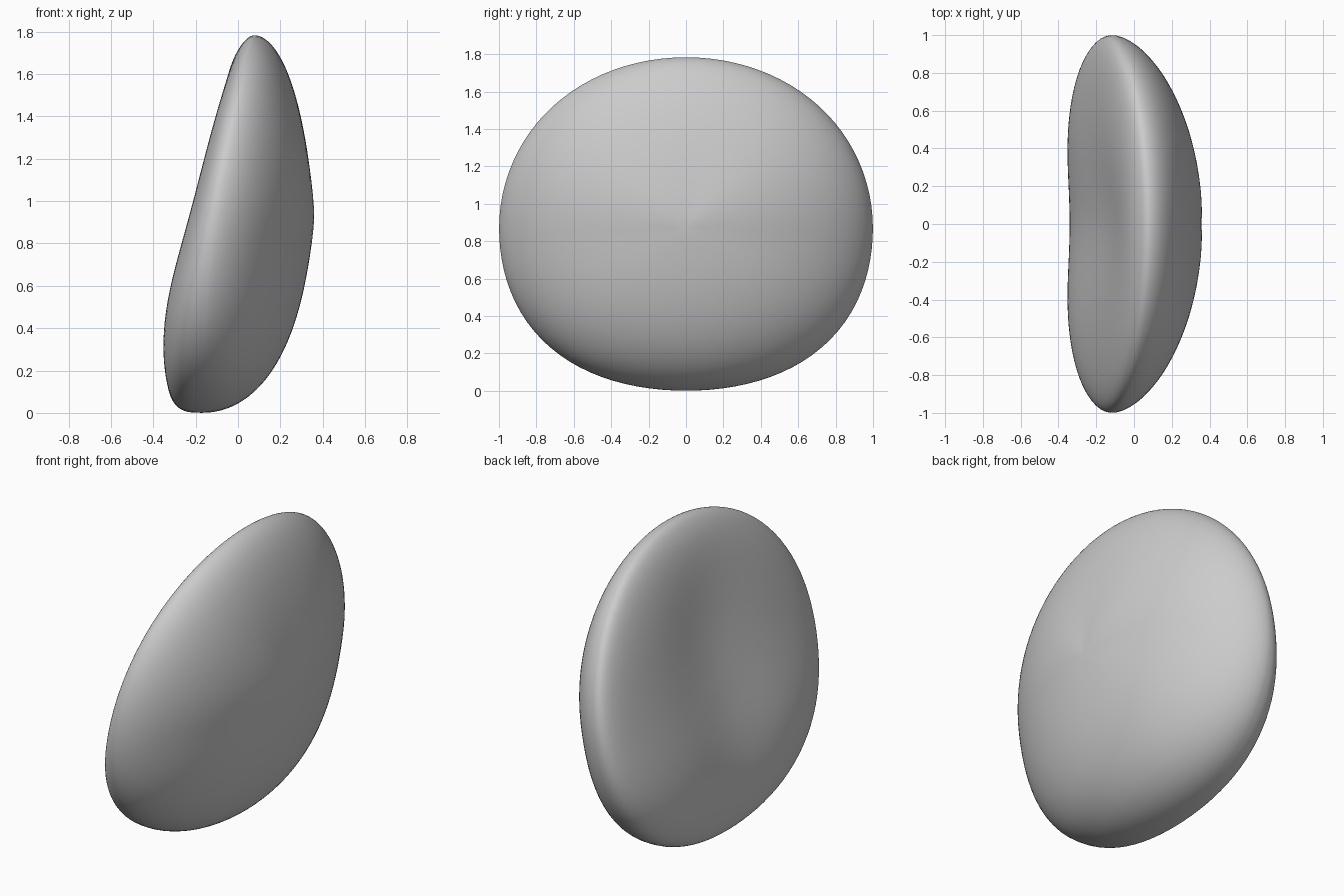
import bpy, bmesh, math

if "Cube" in bpy.data.objects:
    bpy.data.objects.remove(bpy.data.objects["Cube"])

MID, UP, DOWN = 0.87, 0.914, 0.87   # widest height, reach above and below it
RINGS, SEGS = 32, 96


def rim_x(z):
    # leaning line of the outer rim
    return -0.17 + 0.069 * z + 0.0785 * z * (z - MID)


def surface(r, a, front):
    s = math.sin(a)
    s2 = s * s
    # oval outline, a little squarer in the lower corners
    k = r * (1 + (0.008 if s > 0 else 0.033) * math.sin(2 * a) ** 2)
    y = k * math.cos(a)
    z = MID + k * s * (UP if s > 0 else DOWN)
    if front:
        # bulging front, fuller towards the bottom, straighter to the top
        m = 1.9 + (-0.6 if s > 0 else 0.6) * s2
        p = 0.60 + (0.0 if s > 0 else -0.12) * s2
        x = rim_x(z) + 0.468 * max(0, 1 - r ** m) ** p
    else:
        # thinner back with a shallow vertical hollow
        depth = 0.175 - 0.068 * math.tanh((z - 0.7) / 0.4)
        q = 0.38 + (0.05 if s > 0 else -0.06) * s2
        hollow = 0.045 * math.exp(-(y / 0.38) ** 2) * (1 - r ** 4)
        if z > 1.1:
            hollow *= max(0, 1 - ((z - 1.1) / 0.6) ** 2)
        x = rim_x(z) - depth * max(0, 1 - r ** 4) ** q + hollow
    return x, y, z


bm = bmesh.new()
angles = [2 * math.pi * j / SEGS for j in range(SEGS)]
# rings run from the front centre, over the rim, to the back centre
steps = [(1 - (1 - i / RINGS) ** 2.5, True) for i in range(1, RINGS + 1)]
steps += [(r, False) for r, _ in reversed(steps[:-1])]
rings = [[bm.verts.new(surface(r, a, f)) for a in angles] for r, f in steps]
for A, B in zip(rings, rings[1:]):
    for j in range(SEGS):
        k = (j + 1) % SEGS
        bm.faces.new((A[j], B[j], B[k], A[k]))
for ring, f in ((rings[0], True), (rings[-1], False)):
    c = bm.verts.new(surface(0, 0, f))
    for j in range(SEGS):
        bm.faces.new((c, ring[j], ring[(j + 1) % SEGS]))
bmesh.ops.recalc_face_normals(bm, faces=bm.faces)
for f in bm.faces:
    f.smooth = True

mesh = bpy.data.meshes.new("cushion")
bm.to_mesh(mesh)
bm.free()
cushion = bpy.data.objects.new("cushion", mesh)
bpy.context.collection.objects.link(cushion)

# soften the rim
m = cushion.modifiers.new("soften", 'SMOOTH')
m.factor, m.iterations = 0.5, 3
